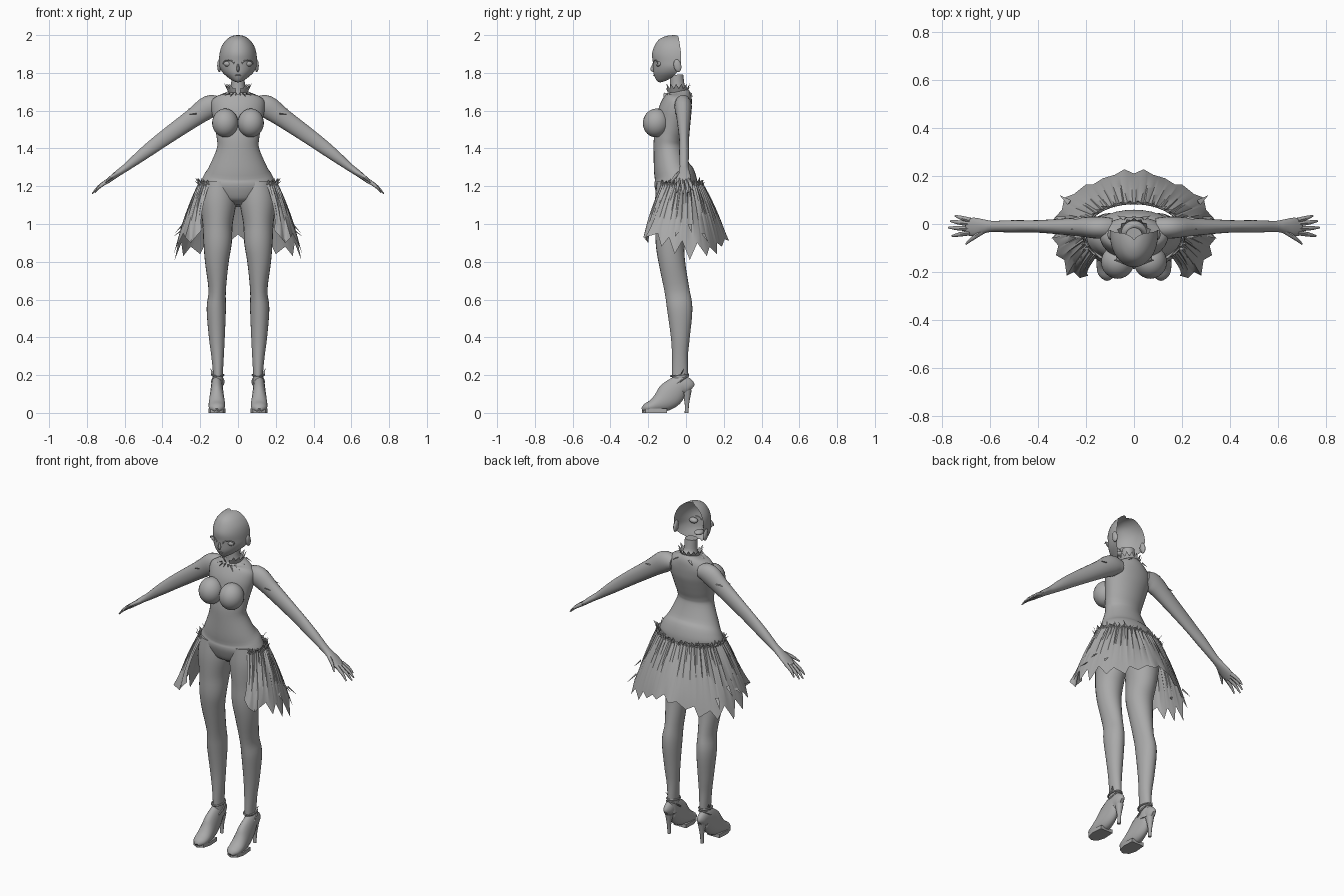
import bpy, bmesh, math, random
from mathutils import Vector, Matrix

if "Cube" in bpy.data.objects:
    bpy.data.objects.remove(bpy.data.objects["Cube"])

random.seed(4)
grey = bpy.data.materials.new("plain_grey")
grey.diffuse_color = (0.4, 0.4, 0.4, 1)
grey.use_nodes = True
grey.node_tree.nodes["Principled BSDF"].inputs["Base Color"].default_value = grey.diffuse_color


def finish(name, bm, mirror=False, normals=True):
    if normals:
        bmesh.ops.recalc_face_normals(bm, faces=bm.faces)
    me = bpy.data.meshes.new(name)
    bm.to_mesh(me)
    bm.free()
    me.materials.append(grey)
    ob = bpy.data.objects.new(name, me)
    bpy.context.collection.objects.link(ob)
    if mirror:
        ob.modifiers.new("mirror", 'MIRROR')
    return ob


def smooth_rows(rows, k):
    """Catmull-Rom interpolation of rows of numbers."""
    out = []
    for i in range(len(rows) - 1):
        p = [rows[max(i - 1, 0)], rows[i], rows[i + 1], rows[min(i + 2, len(rows) - 1)]]
        for j in range(k):
            t = j / k
            out.append([0.5 * (2 * b + (c - a) * t + (2 * a - 5 * b + 4 * c - d) * t * t
                               + (3 * b - a - 3 * c + d) * t ** 3) for a, b, c, d in zip(*p)])
    return out + [list(rows[-1])]


def add_tube(bm, rows, sides=20, k=4, side=(0, 1, 0)):
    """Elliptic tube; rows are x, y, z, radius across, radius along 'side'."""
    rows = smooth_rows(rows, k)
    pts = [Vector(r[:3]) for r in rows]
    rings = []
    for i, r in enumerate(rows):
        d = (pts[min(i + 1, len(pts) - 1)] - pts[max(i - 1, 0)]).normalized()
        u = Vector(side)
        u = (u - d * u.dot(d)).normalized()
        v = d.cross(u)
        rings.append([bm.verts.new(pts[i] + v * r[3] * math.cos(a) + u * r[4] * math.sin(a))
                      for a in (2 * math.pi * j / sides for j in range(sides))])
    for p, q in zip(rings, rings[1:]):
        for j in range(sides):
            n = (j + 1) % sides
            bm.faces.new((p[j], p[n], q[n], q[j]))
    bm.faces.new(rings[0])
    bm.faces.new(rings[-1])


def tube(name, rows, mirror=False, **kw):
    bm = bmesh.new()
    add_tube(bm, rows, **kw)
    return finish(name, bm, mirror)


def ball(name, loc, size, mirror=False, tilt=0):
    bm = bmesh.new()
    m = Matrix.Translation(loc) @ Matrix.Rotation(tilt, 4, 'X') @ Matrix.Diagonal((*size, 1))
    bmesh.ops.create_uvsphere(bm, u_segments=24, v_segments=16, radius=1, matrix=m)
    return finish(name, bm, mirror)


def add_leaf(bm, base, tip, width):
    """Thin pointed thorn from base to tip."""
    base, tip = Vector(base), Vector(tip)
    d = (tip - base).normalized()
    u = d.cross(Vector((0.3, 0.2, 1))).normalized()
    w = d.cross(u)
    b = [bm.verts.new(base + u * width), bm.verts.new(base - u * width), bm.verts.new(base + w * width * .5)]
    t = bm.verts.new(tip)
    for f in ((b[0], b[1], t), (b[1], b[2], t), (b[2], b[0], t), b):
        bm.faces.new(f)


# Torso and neck: z, half width, front y, back y
torso = [(1.095, .03, -.10, .0), (1.13, .13, -.14, .045), (1.2, .195, -.165, .06), (1.25, .185, -.17, .05),
         (1.3, .155, -.172, .02), (1.4, .112, -.172, -.015), (1.45, .112, -.17, -.015), (1.5, .12, -.162, 0),
         (1.55, .13, -.155, .015), (1.6, .14, -.145, .028), (1.65, .14, -.122, .033), (1.68, .105, -.105, .03),
         (1.7, .055, -.093, .015), (1.725, .038, -.085, -.005), (1.79, .035, -.085, -.015)]
tube("torso", [(0, (f + b) / 2, z, w, (b - f) / 2) for z, w, f, b in torso], sides=32)
ball("bust", (.068, -.158, 1.535), (.069, .07, .076), True, -.15)

# Arms and hands
tube("arm", [(.09, -.015, 1.63, .04, .04), (.15, -.015, 1.622, .06, .046), (.24, -.012, 1.56, .05, .038),
             (.4, -.01, 1.447, .04, .026), (.5, -.01, 1.372, .032, .026), (.585, -.01, 1.305, .021, .023),
             (.62, -.01, 1.28, .018, .028), (.66, -.012, 1.25, .015, .038), (.695, -.012, 1.222, .011, .036)], True)
bm = bmesh.new()
for y0, tip in ((.015, (.745, .034, 1.18)), (0, (.765, .012, 1.166)), (-.02, (.772, -.015, 1.16)),
                (-.036, (.758, -.05, 1.167)), (-.035, (.70, -.083, 1.22))):
    thumb = tip[0] < .72
    a = Vector((.62, -.025, 1.278) if thumb else (.68, y0, 1.234))
    b = Vector(tip)
    c = a.lerp(b, .55) + Vector((.004, 0, .005))
    add_tube(bm, [(*a, .012, .011), (*c, .009, .009), (*b, .003, .004)], sides=8, k=3)
finish("fingers", bm, True)

# Legs
tube("leg", [(.1, -.055, 1.22, .085, .1), (.105, -.06, 1.12, .096, .104), (.108, -.068, 1.0, .08, .095),
             (.108, -.083, .9, .075, .078), (.112, -.075, .8, .063, .07), (.11, -.048, .65, .046, .066),
             (.115, -.033, .55, .051, .067), (.112, -.03, .4, .042, .05), (.108, -.032, .3, .033, .042),
             (.106, -.032, .2, .026, .042), (.106, -.03, .12, .027, .038)], True, sides=24)

# Shoes: y, bottom z, top z, half width
shoe = [(.033, .11, .15, .01), (.015, .1, .18, .024), (-.03, .09, .2, .03), (-.08, .03, .17, .036),
        (-.12, .004, .125, .041), (-.17, .002, .075, .044), (-.21, .001, .05, .037), (-.23, .002, .025, .014)]
tube("shoe", [(.112, y, (a + b) / 2, (b - a) / 2, w) for y, a, b, w in shoe], True, side=(1, 0, 0))
tube("heel", [(.11, .003, 0, .01, .01), (.11, .005, .05, .011, .012), (.109, .004, .12, .023, .026)],
     True, sides=12)
bm = bmesh.new()
outline = [(.07, -.1), (.067, -.17), (.08, -.215), (.112, -.232), (.145, -.215), (.157, -.17), (.152, -.1)]
low = bm.faces.new([bm.verts.new((x, y, 0)) for x, y in outline])
up = bmesh.ops.extrude_face_region(bm, geom=[low])
bmesh.ops.translate(bm, vec=(0, 0, .022), verts=[v for v in up["geom"] if isinstance(v, bmesh.types.BMVert)])
finish("sole", bm, True)
bm = bmesh.new()
for z, tilt in ((.2, .1), (.165, .7)):
    ring = [(.107 + .031 * math.cos(a), -.034 + .046 * math.sin(a), z + .046 * tilt * math.sin(a), .005, .005)
            for a in (i * math.pi / 8 for i in range(17))]
    add_tube(bm, ring, sides=6, k=1, side=(0, 0, 1))
add_leaf(bm, (.13, -.03, .2), (.145, -.01, .235), .012)
finish("shoe_strap", bm, True)

# Head: an open-backed shell; z, half width, centre y, front y
face = [(2.0, .004, -.06, -.064), (1.995, .032, -.05, -.105), (1.975, .062, -.05, -.145), (1.94, .087, -.048, -.168),
        (1.9, .098, -.045, -.18), (1.86, .1, -.045, -.176), (1.83, .097, -.05, -.174), (1.8, .08, -.065, -.172),
        (1.775, .052, -.088, -.164), (1.757, .025, -.115, -.153), (1.75, .003, -.135, -.14)]
bm = bmesh.new()
prev = None
for z, w, c, f in smooth_rows(face, 3):
    row = [bm.verts.new((w * math.sin(a), c + (f - c) * math.cos(a), z))
           for a in (math.radians(-98 + 196 * i / 32) for i in range(33))]
    if prev:
        for i in range(32):
            bm.faces.new((prev[i], row[i], row[i + 1], prev[i + 1]))
    prev = row
finish("head", bm, normals=False)
ball("ear", (.099, -.045, 1.838), (.011, .02, .034), True, .2)
tube("nose", [(0, -.17, 1.85, .004, .004), (0, -.178, 1.82, .008, .011), (0, -.168, 1.808, .004, .004)], sides=8)
ball("lips", (0, -.168, 1.787), (.016, .006, .004))
ball("inner_mouth", (0, -.125, 1.797), (.024, .03, .014))
ball("eye", (.05, -.143, 1.848), (.026, .018, .016), True)
tube("eyelid", [(.05 + .03 * math.cos(a), -.162 + .012 * math.cos(a), 1.847 + .02 * math.sin(a), .003, .003)
                for a in (math.pi * i / 8 for i in range(9))], True, sides=6, k=1)

# Pointed collar, open at the front
bm = bmesh.new()
prev = None
for i in range(15):
    a = math.radians(12 * i)
    s, c = math.sin(a), math.cos(a)
    tall = .022 if i % 2 else .048
    tall *= .5 if i == 14 else 1
    row = [bm.verts.new((.05 * s, -.045 + .052 * c, 1.695)),
           bm.verts.new(((.05 + tall * .5) * s, -.045 + (.052 + tall * .4) * c, 1.695 + tall))]
    if prev:
        bm.faces.new((prev[0], row[0], row[1], prev[1]))
    prev = row
finish("collar", bm, True)

# Thorny trim on the chest and upper arms
bm = bmesh.new()
for x, y, z in ((.02, -.118, 1.65), (.05, -.12, 1.665), (.08, -.1, 1.675), (.09, -.05, 1.69), (.07, .035, 1.67)):
    add_leaf(bm, (x * .55, -.045 + (y + .045) * .85, 1.693), (x, y, z), .009)
for y, z in ((-.05, 1.585), (-.02, 1.615), (.022, 1.6)):
    add_leaf(bm, (.22, y, z), (.262, y * 1.1, z - .005), .01)
finish("thorn_trim", bm, True)

# Ragged skirt, open at the front; hem points run from back to front
hem = [(0, .21, .945), (.04, .228, .91), (.08, .205, .92), (.13, .19, .88), (.17, .165, .9), (.2, .165, .84),
       (.25, .125, .88), (.29, .11, .83), (.3, .06, .9), (.335, .02, .81), (.315, -.02, .91), (.34, -.06, .84),
       (.315, -.09, .93), (.325, -.13, .88), (.29, -.15, .95), (.28, -.215, .93), (.25, -.2, .9),
       (.225, -.225, .93), (.19, -.215, .97)]
hem = [Vector(h) for h in hem]
cols = []
n = len(hem) - 1
for i in range(n * 4 + 1):
    j, t = divmod(i / 4, 1)
    j = int(j)
    edge = hem[j].lerp(hem[min(j + 1, n)], t)
    near = [hem[k] for k in range(max(j - 1, 0), min(j + 2, n) + 1)]
    soft = sum(near, Vector()) / len(near)
    if j == 0:
        soft.x = edge.x
    a = math.radians(132) * i / (n * 4)
    rim = Vector((.208 * math.sin(a), -.045 + .132 * math.cos(a), 1.212 + .01 * math.sin(i * 1.9)))
    col = []
    for r in range(13):
        s = r / 12
        p = rim.lerp(soft, s) + (edge - soft) * s ** 4
        p += Vector((math.sin(a), math.cos(a), 0)) * .045 * s * (1 - s)
        if i == 0:
            p.x = 0
        col.append(p)
    cols.append(col)
bm = bmesh.new()
grid = [[bm.verts.new(p) for p in col] for col in cols]
for p, q in zip(grid, grid[1:]):
    for r in range(12):
        bm.faces.new((p[r], p[r + 1], q[r + 1], q[r]))
finish("skirt", bm, True)

# Twisted thorny waistband around the skirt rim
bm = bmesh.new()
for ph in (0, math.pi):
    add_tube(bm, [(*(c[0] + Vector((0, 0, .008 * math.sin(i * .5 + ph)))), .005, .006)
                  for i, c in enumerate(cols[::2])], sides=6, k=1, side=(0, 0, 1))
for c in cols[3::5]:
    out = Vector((c[0].x, c[0].y + .045, 0)).normalized()
    add_leaf(bm, c[0], c[0] + out * .012 + Vector((random.uniform(-.02, .02), 0, random.uniform(.015, .04))), .009)
finish("waistband", bm, True)

# Loose shreds on the skirt sides
bm = bmesh.new()
for b, t in (((.3, -.04, .97), (.345, -.06, .93)), ((.29, .02, 1.0), (.335, .03, .95)), ((.27, .09, .95), (.31, .12, .9))):
    add_leaf(bm, b, t, .012)
finish("skirt_shreds", bm, True)

# Shading
for ob in bpy.context.scene.objects:
    bpy.ops.object.select_all(action='DESELECT')
    ob.select_set(True)
    bpy.context.view_layer.objects.active = ob
    bpy.ops.object.shade_smooth_by_angle(angle=math.radians(45))
